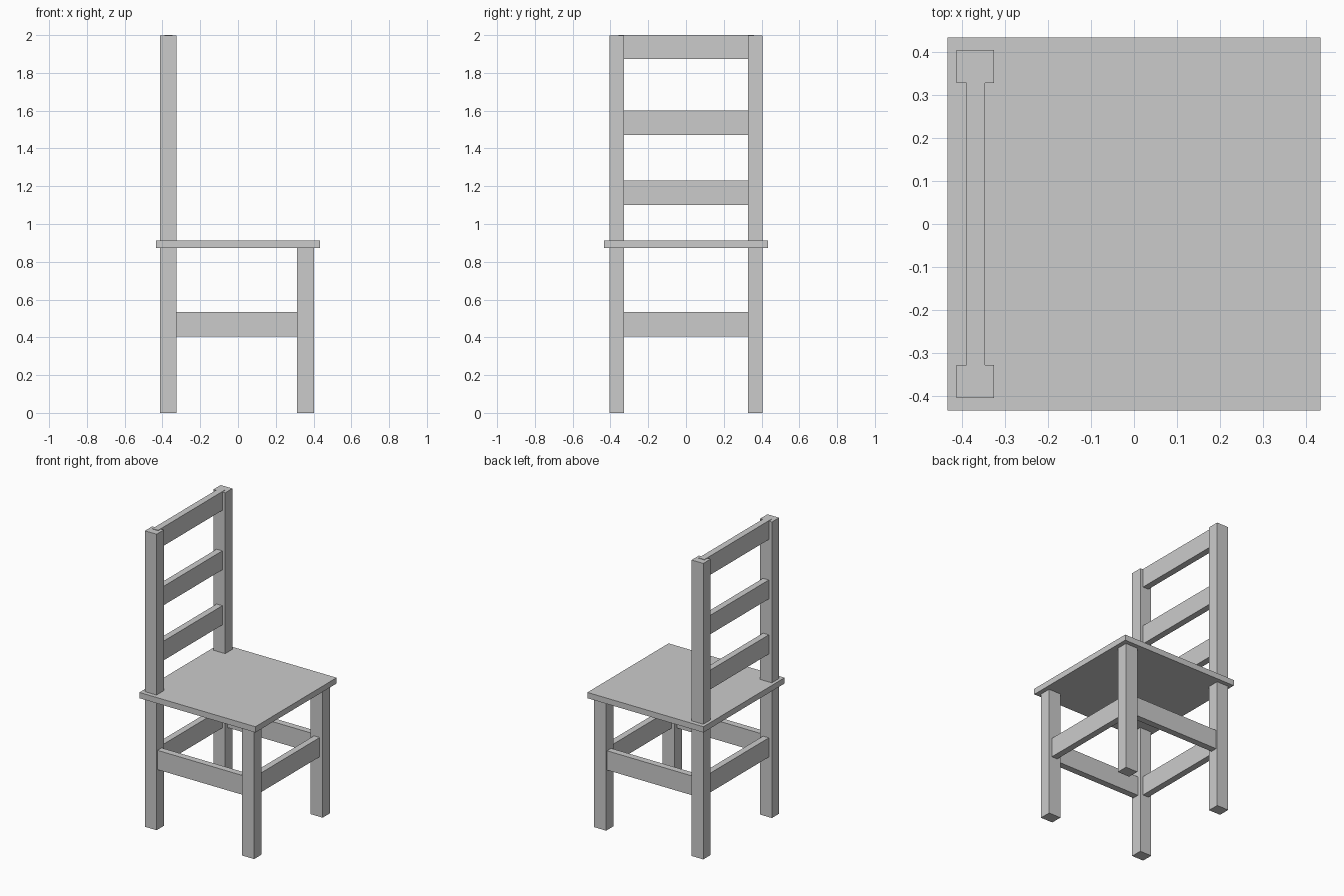
import bpy
import bmesh

if "Cube" in bpy.data.objects:
    bpy.data.objects.remove(bpy.data.objects["Cube"])


def box(name, x, y, z):
    """Box part from its (min, max) extents along each axis."""
    bm = bmesh.new()
    bmesh.ops.create_cube(bm, size=1)
    for v in bm.verts:
        for i, (lo, hi) in enumerate((x, y, z)):
            v.co[i] = lo if v.co[i] < 0 else hi
    mesh = bpy.data.meshes.new(name)
    bm.to_mesh(mesh)
    bm.free()
    obj = bpy.data.objects.new(name, mesh)
    bpy.context.collection.objects.link(obj)
    return obj


# Seat board
box("seat", (-0.433, 0.433), (-0.433, 0.433), (0.873, 0.912))

STRETCHER_Z = (0.405, 0.535)

# Legs and side stretchers, one set per side
for side, s in (("right", -1), ("left", 1)):
    leg_y = sorted((s * 0.327, s * 0.404))
    box(f"back_leg_{side}", (-0.412, -0.325), leg_y, (0, 1.997))
    box(f"front_leg_{side}", (0.313, 0.403), leg_y, (0, 0.88))
    box(f"side_stretcher_{side}", (-0.36, 0.36),
        sorted((s * 0.35, s * 0.394)), STRETCHER_Z)

# Cross stretchers under the seat
RAIL_X = (-0.389, -0.346)
RAIL_Y = (-0.357, 0.359)
box("front_stretcher", (0.338, 0.381), RAIL_Y, STRETCHER_Z)
box("back_stretcher", RAIL_X, RAIL_Y, STRETCHER_Z)

# Ladder-back slats
for i, z in enumerate(((1.10, 1.23), (1.472, 1.60), (1.873, 2.0))):
    box(f"back_slat_{i + 1}", RAIL_X, RAIL_Y, z)
